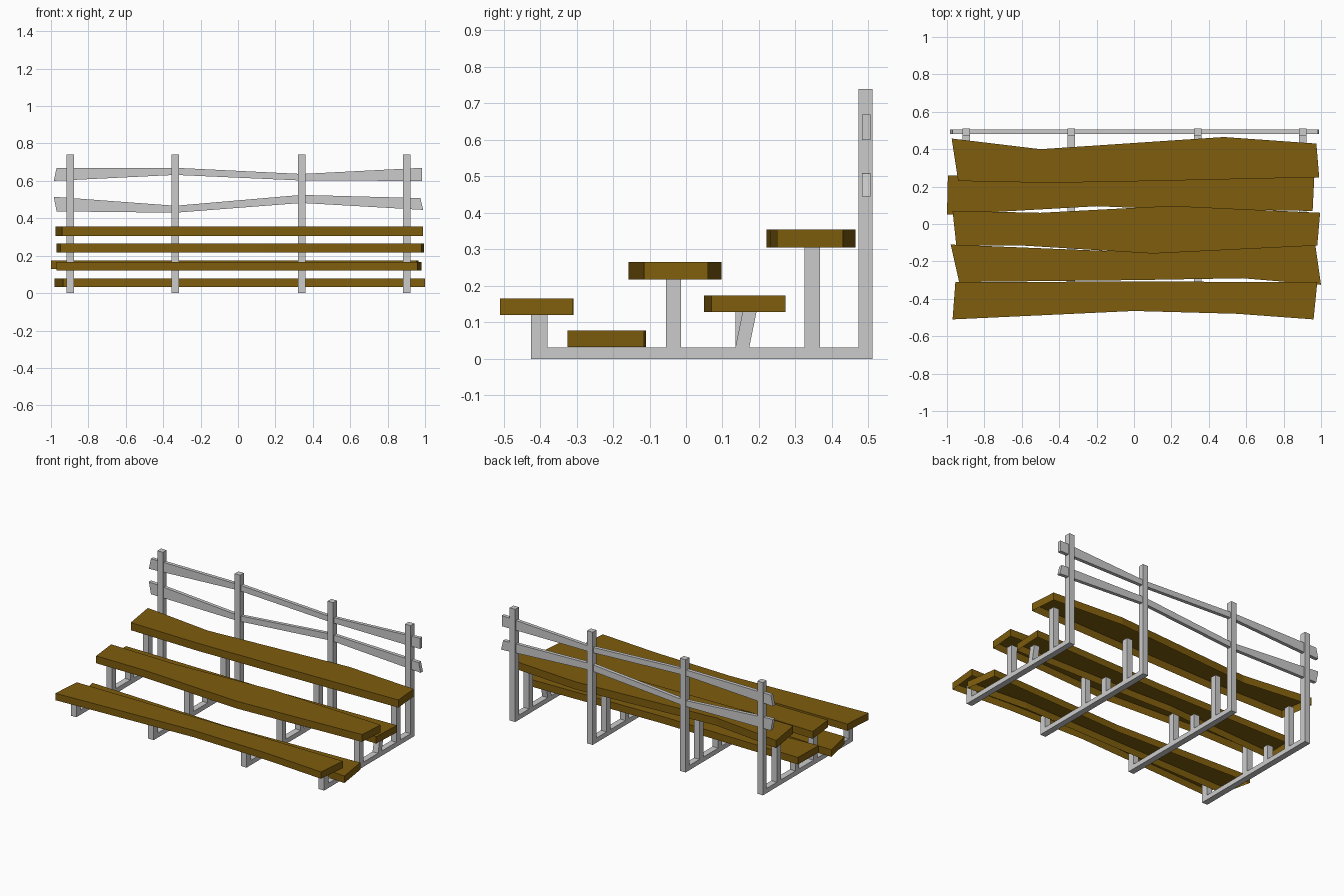
import bpy, bmesh
from mathutils import Vector

if "Cube" in bpy.data.objects:
    bpy.data.objects.remove(bpy.data.objects["Cube"])

wood = bpy.data.materials.new("wood")
wood.diffuse_color = (0.21, 0.11, 0.004, 1)
wood.use_nodes = True
wood.node_tree.nodes["Principled BSDF"].inputs["Base Color"].default_value = wood.diffuse_color


def finish(name, bm, mat=None):
    mesh = bpy.data.meshes.new(name)
    bm.to_mesh(mesh)
    bm.free()
    ob = bpy.data.objects.new(name, mesh)
    bpy.context.collection.objects.link(ob)
    if mat:
        mesh.materials.append(mat)


def prism(bm, outline, offset, open_start=False):
    """Extrude a closed 3D outline; optionally leave the starting side open."""
    a = [bm.verts.new(p) for p in outline]
    b = [bm.verts.new(Vector(p) + Vector(offset)) for p in outline]
    n = len(a)
    faces = [bm.faces.new(b)]
    for i in range(n):
        j = (i + 1) % n
        faces.append(bm.faces.new((a[i], a[j], b[j], b[i])))
    if not open_start:
        faces.append(bm.faces.new(a[::-1]))


def plank(name, front, back, z0, z1):
    # uneven board, hollow underneath
    bm = bmesh.new()
    prism(bm, [(x, y, z0) for x, y in front + back[::-1]], (0, 0, z1 - z0), True)
    finish(name, bm, wood)


def rail(name, bottom, top, y0, y1):
    bm = bmesh.new()
    prism(bm, [(x, y1, z) for x, z in bottom + top[::-1]], (0, y0 - y1, 0))
    bmesh.ops.recalc_face_normals(bm, faces=bm.faces)
    finish(name, bm)


def bar(bm, x, profile, w=0.04):
    # side profile (y, z) given width along x
    prism(bm, [(x - w / 2, y, z) for y, z in profile], (w, 0, 0))


def leg(y0, y1, z0, z1, lean=0):
    return [(y0, z0), (y1, z0), (y1 + lean, z1), (y0 + lean, z1)]


# Seats and foot boards, front to back
plank("front_seat",
      [(-0.97, -0.51), (0, -0.465), (0.55, -0.48), (0.96, -0.51)],
      [(-0.955, -0.31), (0, -0.308), (0.98, -0.31)], 0.12, 0.165)
plank("front_foot_board",
      [(-0.935, -0.31), (0, -0.3), (0.58, -0.29), (1.0, -0.325)],
      [(-0.98, -0.11), (0, -0.15), (0.97, -0.115)], 0.032, 0.078)
plank("middle_seat",
      [(-0.95, -0.115), (-0.6, -0.115), (0.1, -0.158), (0.98, -0.115)],
      [(-0.97, 0.07), (-0.5, 0.06), (0.2, 0.097), (0.995, 0.06)], 0.217, 0.265)
plank("rear_foot_board",
      [(-1.0, 0.05), (-0.2, 0.095), (0.05, 0.085), (0.955, 0.07)],
      [(-0.995, 0.26), (0, 0.25), (0.965, 0.272)], 0.128, 0.174)
plank("rear_seat",
      [(-0.94, 0.23), (-0.45, 0.22), (0.1, 0.23), (0.99, 0.25)],
      [(-0.975, 0.457), (-0.5, 0.4), (0.48, 0.465), (0.975, 0.43)], 0.305, 0.355)

# Back rails
rail("upper_back_rail",
     [(-0.985, 0.6), (-0.335, 0.632), (0.34, 0.602), (0.985, 0.6)],
     [(-0.97, 0.67), (-0.335, 0.67), (0.34, 0.637), (0.985, 0.67)], 0.482, 0.505)
rail("lower_back_rail",
     [(-0.97, 0.437), (-0.335, 0.43), (0.34, 0.482), (0.99, 0.445)],
     [(-0.985, 0.515), (-0.335, 0.467), (0.34, 0.525), (0.975, 0.508)], 0.482, 0.505)

# Four support frames: floor bar, back post and seat legs
for i, x in enumerate((-0.897, -0.335, 0.34, 0.903)):
    bm = bmesh.new()
    bar(bm, x, leg(-0.425, 0.475, 0, 0.031))
    bar(bm, x, leg(0.473, 0.511, 0, 0.74))
    bar(bm, x, leg(-0.425, -0.38, 0.03, 0.12))
    bar(bm, x, leg(-0.055, -0.014, 0.03, 0.217))
    bar(bm, x, leg(0.135, 0.173, 0.03, 0.128, 0.02 if i == 3 else 0))
    bar(bm, x, leg(0.325, 0.367, 0.03, 0.305))
    bmesh.ops.recalc_face_normals(bm, faces=bm.faces)
    finish(f"support_frame_{i + 1}", bm)
